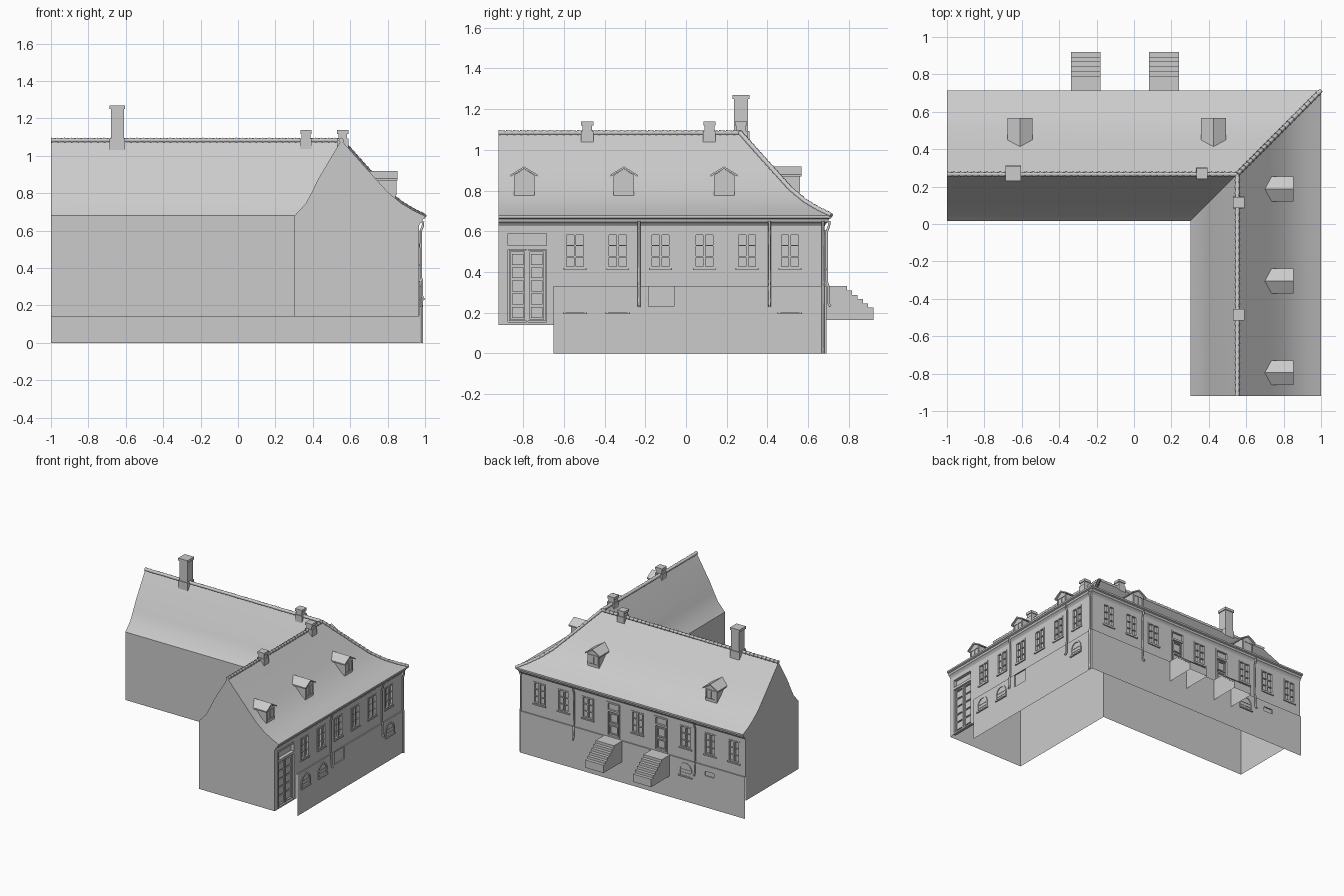
import bpy, bmesh, math
from mathutils import Vector

if "Cube" in bpy.data.objects:
    bpy.data.objects.remove(bpy.data.objects["Cube"])

RX, RY = 0.552, 0.266            # ridge lines of the two wings
WALL, PLINTH = 0.415, 0.424      # facade distance from the ridge


def P(side, u, d, z):
    """Facade coordinates: u along the wall, d outward from the ridge."""
    return Vector((RX + d, u, z)) if side == 'R' else Vector((u, RY + d, z))


def finish(name, bm, smooth=None):
    bmesh.ops.remove_doubles(bm, verts=bm.verts, dist=1e-5)
    bmesh.ops.recalc_face_normals(bm, faces=bm.faces)
    me = bpy.data.meshes.new(name)
    bm.to_mesh(me)
    bm.free()
    ob = bpy.data.objects.new(name, me)
    bpy.context.collection.objects.link(ob)
    if smooth:
        bpy.ops.object.select_all(action='DESELECT')
        ob.select_set(True)
        bpy.context.view_layer.objects.active = ob
        bpy.ops.object.shade_smooth_by_angle(angle=math.radians(smooth))
    return ob


def face(bm, pts):
    bm.faces.new([bm.verts.new(p) for p in pts])


def prism(bm, side, pts, d0, d1):
    a = [bm.verts.new(P(side, u, d0, z)) for u, z in pts]
    b = [bm.verts.new(P(side, u, d1, z)) for u, z in pts]
    bm.faces.new(a)
    bm.faces.new(b[::-1])
    for i in range(len(a)):
        j = (i + 1) % len(a)
        bm.faces.new((a[i], b[i], b[j], a[j]))


def box(bm, side, u0, u1, z0, z1, d0, d1):
    prism(bm, side, [(u0, z0), (u1, z0), (u1, z1), (u0, z1)], d0, d1)


def frame(bm, side, u0, u1, z0, z1, t, d0, d1):
    box(bm, side, u0, u0 + t, z0, z1, d0, d1)
    box(bm, side, u1 - t, u1, z0, z1, d0, d1)
    box(bm, side, u0 + t, u1 - t, z0, z0 + t, d0, d1)
    box(bm, side, u0 + t, u1 - t, z1 - t, z1, d0, d1)


def sheet(bm, side, u0, u1, z0, z1, d, holes, depth=0.012):
    """Flat wall with shallow rectangular recesses."""
    us = sorted({u0, u1} | {h[i] for h in holes for i in (0, 1)})
    zs = sorted({z0, z1} | {h[i] for h in holes for i in (2, 3)})
    for a, b in zip(us, us[1:]):
        for c, e in zip(zs, zs[1:]):
            if not any(h[0] < (a + b) / 2 < h[1] and h[2] < (c + e) / 2 < h[3] for h in holes):
                face(bm, [P(side, a, d, c), P(side, b, d, c), P(side, b, d, e), P(side, a, d, e)])
    for a, b, c, e in holes:
        loop = [(a, c), (b, c), (b, e), (a, e)]
        face(bm, [P(side, u, d - depth, z) for u, z in loop])
        for p, q in zip(loop, loop[1:] + loop[:1]):
            face(bm, [P(side, p[0], d, p[1]), P(side, q[0], d, q[1]),
                      P(side, q[0], d - depth, q[1]), P(side, p[0], d - depth, p[1])])


def sweep(bm, prof):
    """Profile (d, z) carried round the L with a mitred corner."""
    rows = [[bm.verts.new(p) for p in ((-1, RY + d, z), (RX + d, RY + d, z), (RX + d, -0.92, z))]
            for d, z in prof]
    for r, s in zip(rows, rows[1:]):
        for i in (0, 1):
            bm.faces.new((r[i], r[i + 1], s[i + 1], s[i]))


# Roof, inner walls, cornice
inner = [(-0.25, 0.68), (-0.19, 0.745), (-0.155, 0.81), (-0.12, 0.882), (0, 1.083)]
outer = [(0.17, 0.893), (0.25, 0.805), (0.32, 0.747), (0.385, 0.708), (0.448, 0.678)]
cornice = [(0.448, 0.678), (0.448, 0.665), (0.436, 0.66), (0.432, 0.645), (0.422, 0.638), (WALL, 0.625)]
for name, prof in (("roof", inner + outer), ("inner_wall", [(-0.25, 0.14), (-0.25, 0.68)]),
                   ("cornice", cornice)):
    bm = bmesh.new()
    sweep(bm, prof)
    finish(name, bm, 28)

# Gable end walls
bm = bmesh.new()
gable = inner + outer + cornice[1:] + [(WALL, 0.14), (-0.25, 0.14)]
face(bm, [(-1, RY + d, z) for d, z in gable])
face(bm, [(RX + d, -0.92, z) for d, z in gable])
finish("gable_walls", bm)

# Positions of openings
win = {'R': [-0.545, -0.335, -0.125, 0.09, 0.30, 0.51],
       'B': [0.81, 0.597, 0.385, -0.05, -0.475, -0.69, -0.90]}
arches = {'R': [-0.545, -0.335, 0.51], 'B': [-0.48]}
doors = [-0.258, 0.16]
start, end = {'R': -0.65, 'B': -1}, {'R': RY + WALL, 'B': RX + WALL}

# Facades and plinth
bm = bmesh.new()
pl = bmesh.new()
for s in 'RB':
    holes = [(u - 0.05, u + 0.05, 0.42, 0.59) for u in win[s]]
    if s == 'B':
        holes += [(u - 0.055, u + 0.055, 0.335, 0.605) for u in doors]
    sheet(bm, s, start[s], end[s], 0.33, 0.63, WALL, holes)
    e = end[s] + PLINTH - WALL
    ph = [(-0.185, -0.06, 0.23, 0.329)] if s == 'R' else [(-0.73, -0.65, 0.25, 0.285)]
    sheet(pl, s, start[s], e, 0, 0.33, PLINTH, ph, 0.009)
    face(pl, [P(s, start[s], WALL, 0.33), P(s, e, WALL, 0.33),
              P(s, e, PLINTH, 0.33), P(s, start[s], PLINTH, 0.33)])
sheet(bm, 'R', -0.92, -0.65, 0.14, 0.63, WALL, [(-0.885, -0.675, 0.145, 0.6)], 0.02)
finish("facade_walls", bm)
finish("plinth", pl)

# Windows
for s in 'RB':
    bm = bmesh.new()
    d0, d1 = WALL - 0.012, WALL + 0.004
    for u in win[s]:
        frame(bm, s, u - 0.052, u + 0.052, 0.418, 0.592, 0.01, d0, d1)
        box(bm, s, u - 0.006, u + 0.006, 0.428, 0.582, d0, d1)
        for z in (0.475, 0.53):
            box(bm, s, u - 0.042, u + 0.042, z - 0.003, z + 0.003, d0, WALL - 0.003)
        box(bm, s, u - 0.056, u + 0.056, 0.41, 0.42, WALL, WALL + 0.009)
    finish("windows_" + s.lower(), bm)

# Arched cellar windows
bm = bmesh.new()
for s in 'RB':
    for u in arches[s]:
        arc = [(math.cos(math.pi * i / 10), math.sin(math.pi * i / 10)) for i in range(11)]
        ring = lambda r, h, b: [(u + r, b)] + [(u + r * c, 0.24 + h * q) for c, q in arc] + [(u - r, b)]
        o, n = ring(0.058, 0.066, 0.2), ring(0.047, 0.053, 0.2)
        for i in range(len(o) - 1):
            prism(bm, s, [o[i], o[i + 1], n[i + 1], n[i]], PLINTH - 0.004, PLINTH + 0.006)
        box(bm, s, u - 0.06, u + 0.06, 0.193, 0.203, PLINTH - 0.004, PLINTH + 0.01)
        for z in (0.225, 0.25):
            box(bm, s, u - 0.047, u + 0.047, z - 0.003, z + 0.003, PLINTH - 0.002, PLINTH + 0.003)
finish("cellar_windows", bm)

# Gateway double door with transom light
bm = bmesh.new()
d0 = WALL - 0.02
frame(bm, 'R', -0.887, -0.673, 0.143, 0.602, 0.012, d0, WALL + 0.004)
box(bm, 'R', -0.875, -0.685, 0.51, 0.53, d0, WALL + 0.006)
box(bm, 'R', -0.784, -0.776, 0.155, 0.51, d0, WALL)
for u in (-0.827, -0.733):
    frame(bm, 'R', u - 0.043, u + 0.043, 0.158, 0.508, 0.009, d0, WALL - 0.006)
    for i in range(5):
        z = 0.175 + i * 0.065
        box(bm, 'R', u - 0.028, u + 0.028, z, z + 0.053, d0, WALL - 0.01)
finish("gateway_door", bm)

# Entrance doors at the stairs
bm = bmesh.new()
d0 = WALL - 0.012
for u in doors:
    frame(bm, 'B', u - 0.058, u + 0.058, 0.333, 0.607, 0.012, d0, WALL + 0.006)
    box(bm, 'B', u - 0.046, u + 0.046, 0.53, 0.545, d0, WALL + 0.004)
    for z0, z1 in ((0.35, 0.425), (0.44, 0.52)):
        frame(bm, 'B', u - 0.038, u + 0.038, z0, z1, 0.009, d0, WALL - 0.003)
finish("entrance_doors", bm)

# Stairs (open underneath)
prof = [(WALL, 0.33), (0.524, 0.33)]
for i in range(5):
    d, z = prof[-1]
    prof += [(d, z - 0.021), (d + 0.026, z - 0.021)]
prof += [(prof[-1][0], 0.163)]
bm = bmesh.new()
for u in doors:
    a, b = u - 0.08, u + 0.08
    for p, q in zip(prof, prof[1:]):
        face(bm, [P('B', a, *p), P('B', b, *p), P('B', b, *q), P('B', a, *q)])
    for x in (a, b):
        face(bm, [P('B', x, *p) for p in prof + [(WALL, 0.163)]])
finish("stairs", bm)

# Dormers
bm = bmesh.new()
for s, u in [('R', -0.795), ('R', -0.305), ('R', 0.187), ('B', -0.61), ('B', 0.425)]:
    prism(bm, s, [(u - 0.05, 0.775), (u + 0.05, 0.775), (u + 0.05, 0.875), (u, 0.907), (u - 0.05, 0.875)], 0.155, 0.29)
    for m in (-1, 1):
        prism(bm, s, [(u, 0.918), (u + m * 0.066, 0.878), (u + m * 0.066, 0.868), (u, 0.907)], 0.14, 0.302)
    frame(bm, s, u - 0.045, u + 0.045, 0.79, 0.868, 0.009, 0.288, 0.295)
    box(bm, s, u - 0.004, u + 0.004, 0.799, 0.86, 0.288, 0.295)
finish("dormers", bm)

# Chimneys
bm = bmesh.new()
for x, y, w, z0, top in [(-0.645, 0.27, 0.07, 1.03, 1.27), (0.363, 0.27, 0.048, 1.03, 1.138),
                         (0.56, 0.115, 0.048, 1.03, 1.138), (0.56, -0.485, 0.048, 1.03, 1.138)]:
    for k, a, b in ((w + 0.014, z0, 1.092), (w, 1.092, top - 0.02), (w + 0.012, top - 0.02, top)):
        box(bm, 'B', x - k / 2, x + k / 2, a, b, y - RY - k / 2, y - RY + k / 2)
finish("chimneys", bm)

# Ridge and hip tiles
bm = bmesh.new()
hip = [Vector((RX + d, RY + d, z)) for d, z in [(0, 1.083)] + outer]
lines = [(Vector((-1, RY, 1.083)), hip[0]), (Vector((RX, -0.92, 1.083)), hip[0])] + list(zip(hip, hip[1:]))
for p, q in lines:
    n = max(1, round((q - p).length / 0.035))
    for i in range(n):
        mat = (q - p).to_track_quat('Z', 'Y').to_matrix().to_4x4()
        mat.translation = p.lerp(q, (i + 0.5) / n)
        bmesh.ops.create_cone(bm, cap_ends=True, segments=8, radius1=0.014, radius2=0.010,
                              depth=(q - p).length / n, matrix=mat)
finish("ridge_tiles", bm, 50)

# Downpipes
for i, (s, u, foot) in enumerate([('R', -0.23, 0.23), ('R', 0.41, 0.23), ('R', 0.672, 0.0),
                                  ('B', 0.50, 0.23), ('B', -0.565, 0.23)]):
    cu = bpy.data.curves.new("downpipe", 'CURVE')
    cu.dimensions, cu.bevel_depth, cu.bevel_resolution = '3D', 0.007, 1
    pts = [(0.438, 0.65), (0.436, 0.625), (0.426, 0.6), (0.426, 0.35), (0.432, 0.33), (0.432, foot + 0.02)]
    pts.append((0.443, foot) if foot else (0.432, 0.0))
    sp = cu.splines.new('POLY')
    sp.points.add(len(pts) - 1)
    for pt, (d, z) in zip(sp.points, pts):
        pt.co = (*P(s, u, d, z), 1)
    bpy.context.collection.objects.link(bpy.data.objects.new("downpipe_%d" % i, cu))
